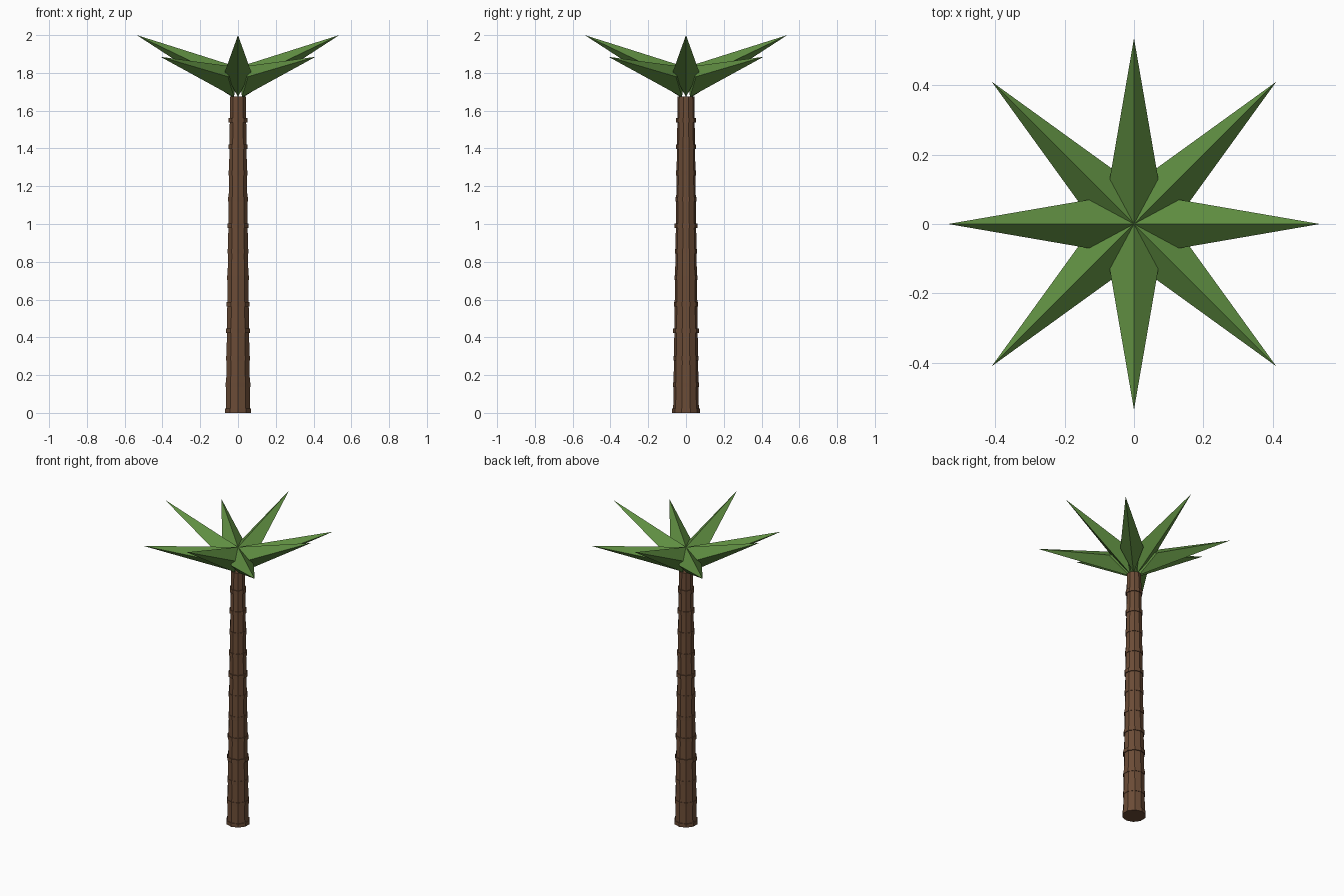
import bpy, bmesh
from math import cos, sin, pi, radians

cube = bpy.data.objects.get("Cube")
if cube:
    bpy.data.objects.remove(cube, do_unlink=True)


def material(name, rgb):
    mat = bpy.data.materials.new(name)
    mat.use_nodes = True
    mat.diffuse_color = (*rgb, 1)
    mat.node_tree.nodes["Principled BSDF"].inputs["Base Color"].default_value = (*rgb, 1)
    return mat


bark = material("bark_brown", (0.145, 0.071, 0.037))
leaf = material("leaf_green", (0.115, 0.27, 0.053))


def add_object(name, bm, mat):
    bmesh.ops.recalc_face_normals(bm, faces=bm.faces)
    mesh = bpy.data.meshes.new(name)
    bm.to_mesh(mesh)
    bm.free()
    mesh.materials.append(mat)
    obj = bpy.data.objects.new(name, mesh)
    bpy.context.collection.objects.link(obj)
    return obj


def lathe(name, profile, sides, mat):
    """Faceted solid of revolution from (radius, height) pairs."""
    bm = bmesh.new()
    rings = []
    for r, z in profile:
        angles = [pi / 2 + 2 * pi * i / sides for i in range(sides)]
        rings.append([bm.verts.new((r * cos(a), r * sin(a), z)) for a in angles])
    for low, high in zip(rings, rings[1:]):
        for i in range(sides):
            j = (i + 1) % sides
            bm.faces.new((low[i], low[j], high[j], high[i]))
    bm.faces.new(rings[0])
    bm.faces.new(rings[-1])
    return add_object(name, bm, mat)


# Trunk: tapered column with raised collars
TRUNK_TOP = 1.675


def trunk_radius(z):
    return 0.068 - 0.024 * z / TRUNK_TOP


collars = [(0.012, 0.005), (0.15, 0.003), (0.29, 0.003), (0.435, 0.006),
           (0.575, 0.005), (0.715, 0.003), (0.855, 0.003), (0.99, 0.006),
           (1.13, 0.004), (1.27, 0.004), (1.41, 0.005), (1.55, 0.006)]
profile = []
for z, bulge in collars:
    r = trunk_radius(z)
    low, high = z - 0.012, z + 0.012
    if low > 0:
        profile.append((r, low))
    profile += [(r + bulge, low), (r + bulge, high), (r, high)]
profile += [(trunk_radius(TRUNK_TOP), TRUNK_TOP)]
lathe("trunk", profile, 10, bark)


# Fronds: pointed kite-shaped solids with a ridge above and a keel below
def frond(name, angle, reach, tip_z, side_r, side_z):
    bm = bmesh.new()
    points = [(0, 0, 1.83), (0.03, 0, 1.672), (reach, 0, tip_z),
              (side_r, 0.07, side_z), (side_r, -0.07, side_z)]
    crown, heel, tip, left, right = [bm.verts.new(p) for p in points]
    for side in (left, right):
        bm.faces.new((crown, side, tip))
        bm.faces.new((heel, side, tip))
        bm.faces.new((crown, side, heel))
    obj = add_object(name, bm, leaf)
    obj.rotation_euler.z = angle


for i in range(4):
    turn = radians(90 * i)
    frond(f"upper_frond_{i + 1}", turn, 0.536, 2.0, 0.13, 1.805)
    frond(f"lower_frond_{i + 1}", turn + pi / 4, 0.58, 1.885, 0.145, 1.78)
